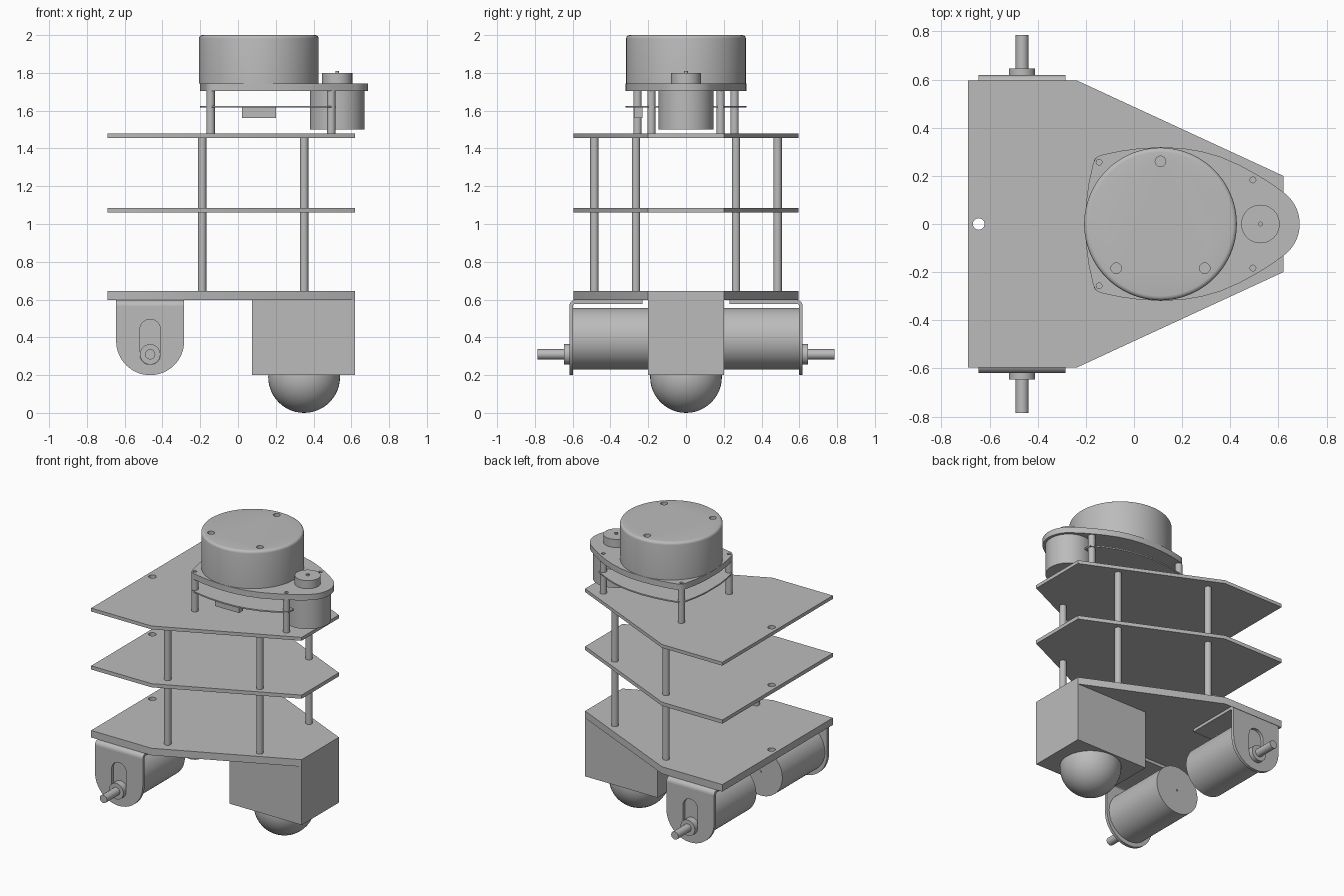
import bpy, bmesh, math
from mathutils import Vector

if "Cube" in bpy.data.objects:
    bpy.data.objects.remove(bpy.data.objects["Cube"], do_unlink=True)

grey = bpy.data.materials.new("plain_grey")
grey.use_nodes = True
COLOUR = (0.5, 0.5, 0.5, 1)
grey.diffuse_color = COLOUR
grey.node_tree.nodes["Principled BSDF"].inputs["Base Color"].default_value = COLOUR

# Ways to stand a flat outline (u, v) pushed along w
def along_z(u, v, w): return (u, v, w)
def along_y(u, v, w): return (u, w, v)
def along_x(u, v, w): return (w, u, v)


def arc(cx, cy, r, a0, a1, n):
    angles = [math.radians(a0 + (a1 - a0) * i / n) for i in range(n + 1)]
    return [(cx + r * math.cos(a), cy + r * math.sin(a)) for a in angles]


def circle(cx, cy, r, n=48):
    return arc(cx, cy, r, 0, 360, n)[:-1]


def finish(name, bm):
    bmesh.ops.recalc_face_normals(bm, faces=bm.faces)
    mesh = bpy.data.meshes.new(name)
    bm.to_mesh(mesh)
    bm.free()
    obj = bpy.data.objects.new(name, mesh)
    bpy.context.collection.objects.link(obj)
    mesh.materials.append(grey)
    bpy.ops.object.select_all(action='DESELECT')
    obj.select_set(True)
    bpy.context.view_layer.objects.active = obj
    bpy.ops.object.shade_smooth_by_angle(angle=math.radians(35))
    return obj


def prism(name, outline, w0, w1, holes=(), frame=along_z, round_top=None):
    """Solid from an outline, with optional through holes."""
    bm = bmesh.new()
    edges = []
    for loop in [outline, *holes]:
        vs = [bm.verts.new((u, v, w0)) for u, v in loop]
        edges += [bm.edges.new((vs[i - 1], vs[i])) for i in range(len(vs))]
    if holes:
        bmesh.ops.triangle_fill(bm, edges=edges, use_beauty=True)
    else:
        bm.faces.new(bm.verts[:])
    ext = bmesh.ops.extrude_face_region(bm, geom=bm.faces[:], use_keep_orig=True)
    top = [g for g in ext["geom"] if isinstance(g, bmesh.types.BMVert)]
    bmesh.ops.translate(bm, verts=top, vec=(0, 0, w1 - w0))
    if round_top:
        n = len(outline)
        rim = {Vector((u, v, w1)).freeze() for u, v in outline}
        ring = [v for v in top if any((v.co - p).length < 1e-5 for p in rim)]
        keep = set(ring)
        rim_edges = [e for e in bm.edges if e.verts[0] in keep and e.verts[1] in keep
                     and any(abs(f.normal.z) < 0.5 or f.calc_center_median().z < w1 - 1e-4
                             for f in e.link_faces)]
        bmesh.ops.bevel(bm, geom=rim_edges, offset=round_top, segments=4,
                        profile=0.5, affect='EDGES')
    for v in bm.verts:
        v.co = frame(*v.co)
    return finish(name, bm)


def rod(name, cx, cy, r, w0, w1, frame=along_z, n=48):
    return prism(name, circle(cx, cy, r, n), w0, w1, frame=frame)


# Three decks with a cable hole
half = [(-0.69, 0.595), (-0.235, 0.595), (0.62, 0.2)]
deck = half + [(x, -y) for x, y in reversed(half)]
for name, z0, z1 in (("lower_deck", 0.597, 0.645), ("middle_deck", 1.06, 1.085),
                     ("upper_deck", 1.455, 1.478)):
    prism(name, deck, z0, z1, holes=[circle(-0.645, 0, 0.024, 24)])

# Caster block and ball
prism("caster_block", [(0.075, -0.2), (0.62, -0.2), (0.62, 0.2), (0.075, 0.2)], 0.2, 0.597)
bm = bmesh.new()
bmesh.ops.create_uvsphere(bm, u_segments=48, v_segments=24, radius=0.19)
bmesh.ops.translate(bm, verts=bm.verts, vec=(0.35, 0, 0.19))
finish("caster_ball", bm)

AXLE_X, AXLE_Z = -0.465, 0.31
for side, s in (("left", 1), ("right", -1)):
    # Deck posts
    for place, x, y in (("rear", -0.19, 0.485), ("front", 0.35, 0.265)):
        for level, z0, z1 in (("lower", 0.645, 1.06), ("upper", 1.085, 1.455)):
            rod(f"{level}_{place}_post_{side}", x, s * y, 0.022, z0, z1, n=24)

    # Drive motor, hub and axle
    rod(f"motor_{side}", AXLE_X, 0.393, 0.163, s * 0.14, s * 0.598, along_y, 64)
    rod(f"motor_pin_{side}", AXLE_X, 0.393, 0.007, s * 0.135, s * 0.14, along_y, 12)
    rod(f"hub_{side}", AXLE_X, AXLE_Z, 0.054, s * 0.598, s * 0.646, along_y, 32)
    rod(f"axle_{side}", AXLE_X, AXLE_Z, 0.027, s * 0.646, s * 0.785, along_y, 24)

    # Motor bracket: slotted side plate plus bent flange
    cheek = arc(AXLE_X, 0.38, 0.18, 180, 360, 32)
    cheek += [(AXLE_X + 0.18, 0.565), (AXLE_X - 0.18, 0.565)]
    slot = arc(AXLE_X, 0.44, 0.055, 0, 180, 16) + arc(AXLE_X, AXLE_Z, 0.055, 180, 360, 16)
    prism(f"bracket_cheek_{side}", cheek, s * 0.598, s * 0.618, [slot], along_y)
    bend = [(0.23, 0.577), (0.23, 0.597)] + arc(0.586, 0.565, 0.032, 90, 0, 8)
    bend += arc(0.586, 0.565, 0.012, 0, 90, 8)
    prism(f"bracket_flange_{side}", [(s * y, z) for y, z in bend],
          AXLE_X - 0.18, AXLE_X + 0.18, frame=along_x)

# Scanner base plate: round nose, bulging sides, slightly curved back
nose = arc(0.525, 0, 0.163, 0, 50, 12)
flank = [(0.575, 0.165), (0.52, 0.2), (0.44, 0.244), (0.36, 0.279), (0.28, 0.302),
         (0.2, 0.315), (0.11, 0.319), (0.02, 0.314), (-0.06, 0.303), (-0.13, 0.288)]
back = [(-0.15, 0.281), (-0.163, 0.268), (-0.17, 0.25), (-0.188, 0.17), (-0.2, 0.08)]


def mirrored(points):
    return points + [(x, -y) for x, y in reversed(points) if abs(y) > 1e-6]


mounts = [(x, s * y) for x, y in ((-0.145, 0.257), (0.494, 0.183)) for s in (1, -1)]
prism("scanner_base", mirrored(nose + flank + back), 1.705, 1.745,
      holes=[circle(x, y, 0.012, 16) for x, y in mounts])
prism("circuit_board", mirrored(flank[1:] + back), 1.616, 1.625)
prism("board_connector", [(0.02, -0.275), (0.2, -0.275), (0.2, -0.23), (0.02, -0.23)],
      1.56, 1.616)
for i, (x, y) in enumerate(mounts):
    rod(f"scanner_post_{i + 1}", x, y, 0.022, 1.478, 1.705, n=24)

# Scanner head with three screw recesses
screws = [(0.11 + 0.26 * math.cos(math.radians(a)), 0.26 * math.sin(math.radians(a)))
          for a in (90, 225, 315)]
prism("scanner_head", circle(0.11, 0, 0.317, 96), 1.745, 2.0,
      holes=[circle(x, y, 0.022, 24) for x, y in screws], round_top=0.018)
for i, (x, y) in enumerate(screws):
    rod(f"head_screw_{i + 1}", x, y, 0.022, 1.746, 1.975, n=24)

# Scanner spin motor and pulley
rod("spin_motor", 0.525, 0, 0.145, 1.5, 1.705, n=64)
rod("pulley", 0.525, 0, 0.08, 1.745, 1.8)
rod("pulley_pin", 0.525, 0, 0.01, 1.8, 1.81, n=16)
